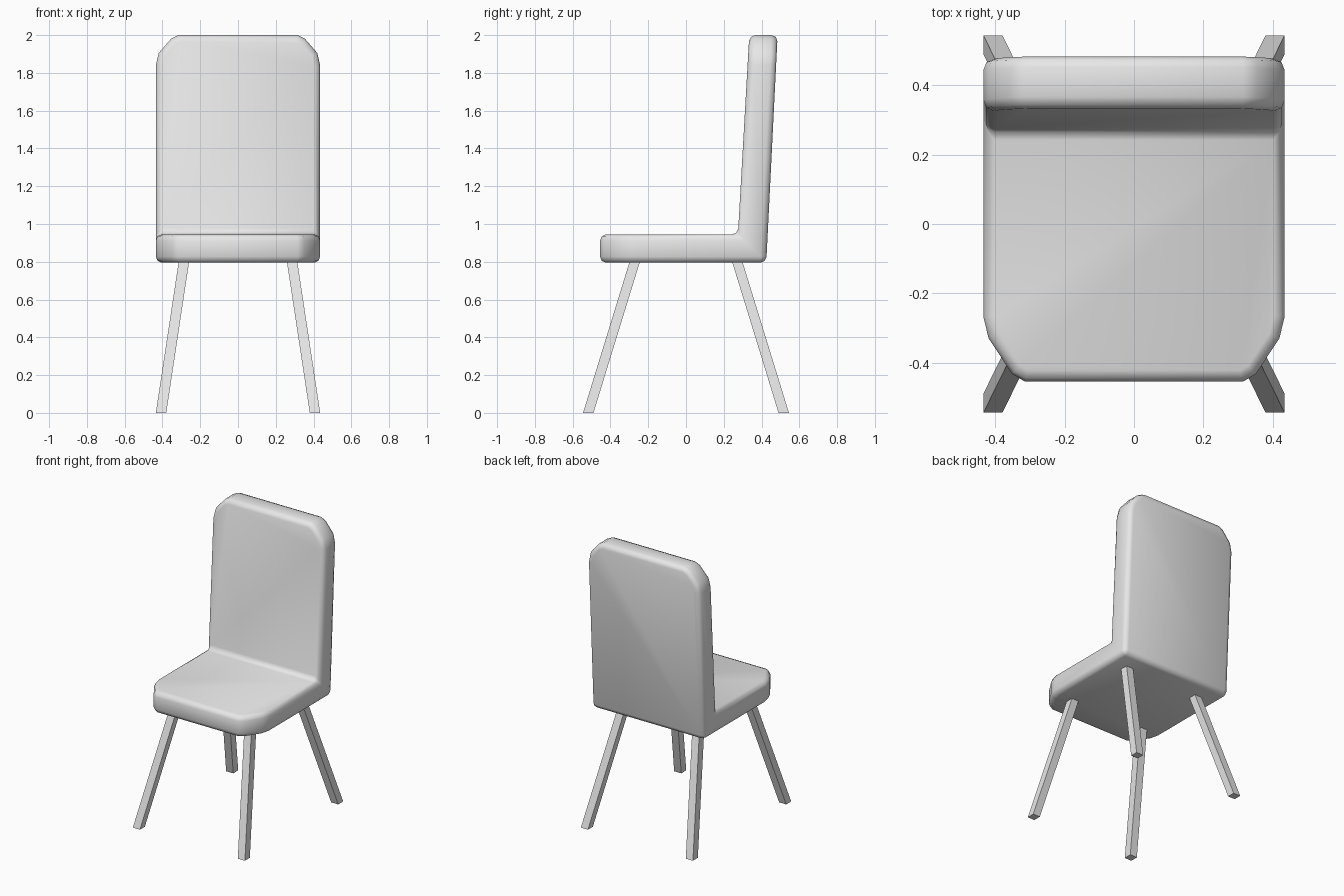
import bpy
import bmesh
import math

if "Cube" in bpy.data.objects:
    bpy.data.objects.remove(bpy.data.objects["Cube"])

grey = bpy.data.materials.new("plain grey")
grey.diffuse_color = (0.8, 0.8, 0.8, 1.0)
grey.use_nodes = True
grey.node_tree.nodes["Principled BSDF"].inputs["Base Color"].default_value = grey.diffuse_color


def make_object(name, bm):
    bmesh.ops.recalc_face_normals(bm, faces=bm.faces[:])
    mesh = bpy.data.meshes.new(name)
    bm.to_mesh(mesh)
    bm.free()
    mesh.materials.append(grey)
    obj = bpy.data.objects.new(name, mesh)
    bpy.context.collection.objects.link(obj)
    return obj


def loft(sections):
    """Join a row of four-cornered sections into a closed solid."""
    bm = bmesh.new()
    rings = [[bm.verts.new(p) for p in s] for s in sections]
    for a, b in zip(rings, rings[1:]):
        for i in range(4):
            j = (i + 1) % 4
            bm.faces.new((a[i], a[j], b[j], b[i]))
    bm.faces.new(rings[0])
    bm.faces.new(rings[-1])
    return bm


# Seat and backrest: one padded L-shaped shell with rounded free corners
W = 0.435
sections = []


def add_section(inner, outer, w):
    (yi, zi), (yo, zo) = inner, outer
    sections.append([(-w, yi, zi), (w, yi, zi), (w, yo, zo), (-w, yo, zo)])


for y, w in [(-0.455, 0.315), (-0.433, 0.352), (-0.33, 0.42), (-0.268, W)]:
    add_section((y, 0.945), (y, 0.795), w)
add_section((0.275, 0.945), (0.425, 0.795), W)
for z, w in [(1.84, W), (1.905, 0.42), (1.98, 0.355), (2.0, 0.315)]:
    yi = 0.275 + 0.06 * (z - 0.945) / 1.055
    yo = 0.425 + 0.06 * (z - 0.795) / 1.205
    add_section((yi, z), (yo, z), w)

bm = loft(sections)
bmesh.ops.recalc_face_normals(bm, faces=bm.faces[:])
bmesh.ops.dissolve_limit(bm, angle_limit=math.radians(1),
                         verts=bm.verts[:], edges=bm.edges[:])
rim = [e for e in bm.edges if e.calc_face_angle(0) > math.radians(60)]
bmesh.ops.bevel(bm, geom=rim, offset=0.032, offset_type='OFFSET', segments=2,
                profile=0.5, affect='EDGES', clamp_overlap=False)
for f in bm.faces:
    f.smooth = True
make_object("seat_and_backrest", bm)

# Four splayed square legs with level ends
T = 0.0275
for sy, end in ((-1, "front"), (1, "rear")):
    for sx, side in ((-1, "left"), (1, "right")):
        ends = []
        for x, y, z in ((0.4075, 0.5175, 0.0), (0.2865, 0.2715, 0.80)):
            ends.append([(sx * x + dx * T, sy * y + dy * T, z)
                         for dx, dy in ((-1, -1), (1, -1), (1, 1), (-1, 1))])
        make_object(f"{end}_{side}_leg", loft(ends))
